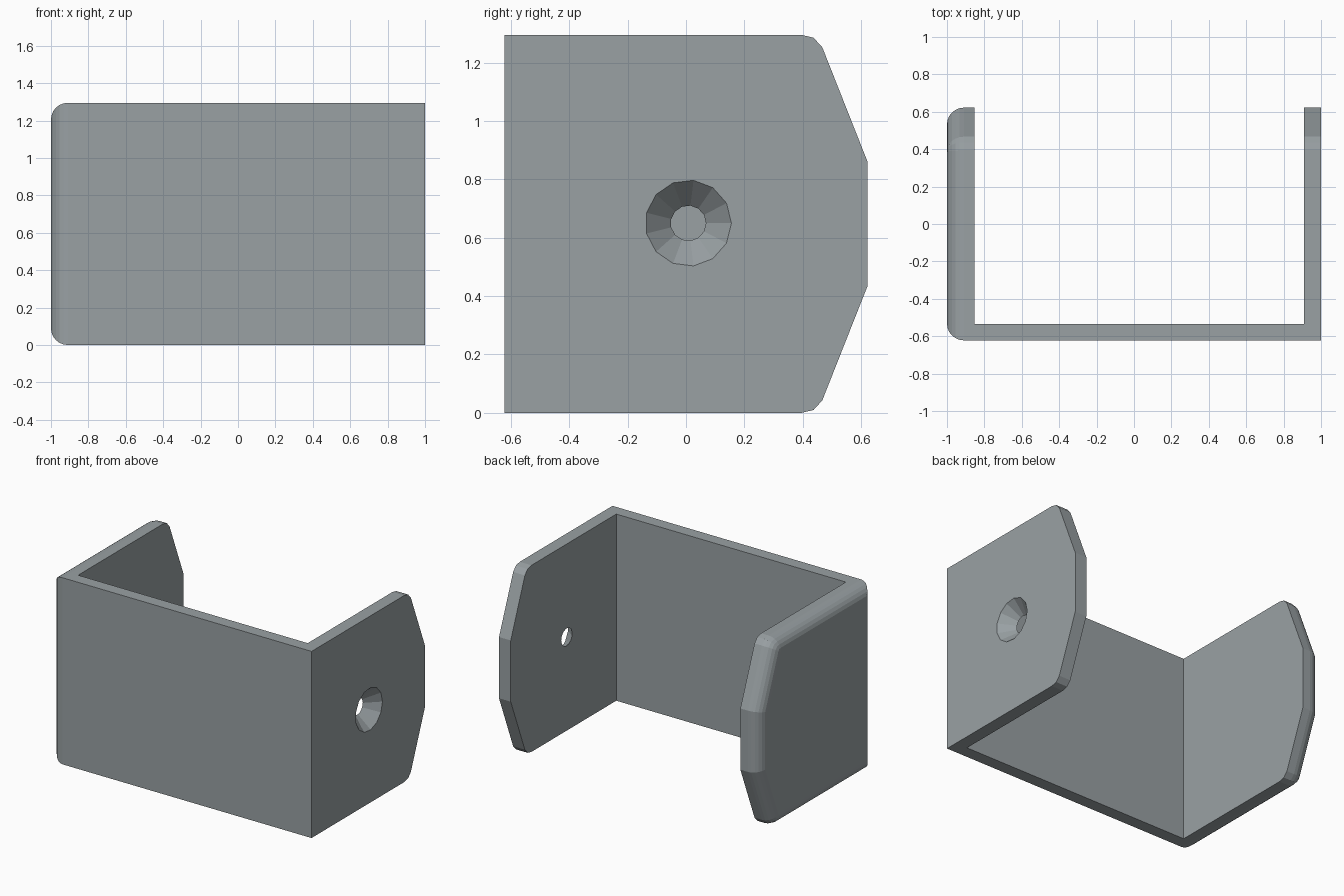
import bpy, bmesh
from math import sin, cos, pi
from mathutils import Vector

if "Cube" in bpy.data.objects:
    bpy.data.objects.remove(bpy.data.objects["Cube"])

W, H = 0.622, 1.295   # half depth, height
R = 0.09              # edge rounding on the left plate


def loft(name, rings):
    """Solid along x from rings of (x, [(y, z), ...])."""
    bm = bmesh.new()
    loops = [[bm.verts.new((x, p[0], p[1])) for p in pts] for x, pts in rings]
    for a, b in zip(loops, loops[1:]):
        n = len(a)
        for i in range(n):
            j = (i + 1) % n
            bm.faces.new((a[i], a[j], b[j], b[i]))
    bm.faces.new(loops[0])
    bm.faces.new(loops[-1])
    bmesh.ops.recalc_face_normals(bm, faces=bm.faces)
    mesh = bpy.data.meshes.new(name)
    bm.to_mesh(mesh)
    bm.free()
    mesh.materials.append(steel)
    ob = bpy.data.objects.new(name, mesh)
    bpy.context.collection.objects.link(ob)
    return ob


def inset(pts, d):
    """Shrink a convex counter-clockwise outline by d."""
    out = []
    for i, p in enumerate(pts):
        p, a, b = Vector(p), Vector(pts[i - 1]), Vector(pts[(i + 1) % len(pts)])
        e1, e2 = (p - a).normalized(), (b - p).normalized()
        n1, n2 = Vector((e1.y, -e1.x)), Vector((e2.y, -e2.x))
        out.append(p - (n1 + n2) * d / (1 + n1.dot(n2)))
    return out


def cut(target, cutter):
    mod = target.modifiers.new("cut", 'BOOLEAN')
    mod.operation, mod.solver, mod.object = 'DIFFERENCE', 'EXACT', cutter
    bpy.context.view_layer.objects.active = target
    bpy.ops.object.modifier_apply(modifier=mod.name)
    bpy.data.objects.remove(cutter)


# dark bluish grey
steel = bpy.data.materials.new("steel")
steel.diffuse_color = (0.32, 0.355, 0.37, 1)
steel.use_nodes = True
steel.node_tree.nodes["Principled BSDF"].inputs["Base Color"].default_value = steel.diffuse_color

# side outline: square at the front, tapered with softened corners at the back
lower = [(-W, 0), (0.395, 0), (0.437, 0.01), (0.467, 0.043), (W, 0.435)]
outline = lower + [(y, H - z) for y, z in reversed(lower)]

# full block with a rounded rim on its left face
steps = 6
rings = []
for k in range(steps + 1):
    t = pi / 2 * k / steps
    rings.append((-1 + R * (1 - cos(t)), inset(outline, R * (1 - sin(t)))))
bracket = loft("bracket", rings + [(1, outline)])

# hollow out the space between the two plates
box = [(-0.535, -0.2), (1, -0.2), (1, H + 0.2), (-0.535, H + 0.2)]
cut(bracket, loft("inner_space", [(-0.853, box), (0.91, box)]))


# countersunk hole in the right plate
def ring(r, n=13):
    return [(0.008 + r * cos(2 * pi * i / n), 0.65 + r * sin(2 * pi * i / n))
            for i in range(n)]


cut(bracket, loft("countersink", [(0.89, ring(0.041)), (1.02, ring(0.167))]))
